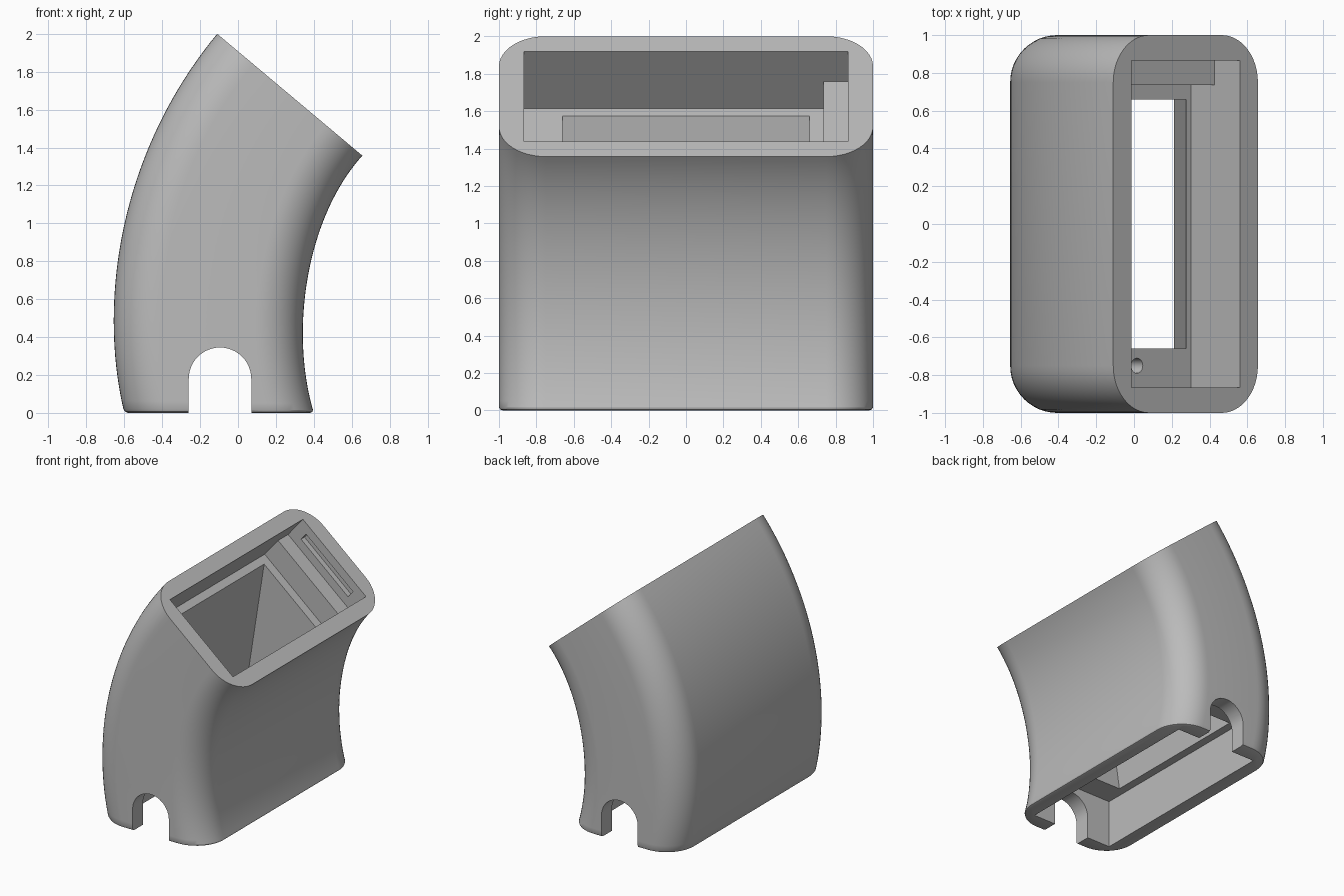
import bpy, bmesh, math
from mathutils import Vector, Matrix

cube = bpy.data.objects.get("Cube")
if cube:
    bpy.data.objects.remove(cube, do_unlink=True)

grey = bpy.data.materials.new("plain grey")
grey.use_nodes = True
grey.diffuse_color = (0.5, 0.5, 0.5, 1)
grey.node_tree.nodes["Principled BSDF"].inputs["Base Color"].default_value = (0.5, 0.5, 0.5, 1)


def make_object(name, bm):
    bmesh.ops.recalc_face_normals(bm, faces=bm.faces)
    mesh = bpy.data.meshes.new(name)
    bm.to_mesh(mesh)
    bm.free()
    mesh.materials.append(grey)
    obj = bpy.data.objects.new(name, mesh)
    bpy.context.collection.objects.link(obj)
    return obj


def loft(name, rings):
    """Skin closed rings of equal length and cap both ends."""
    bm = bmesh.new()
    loops = [[bm.verts.new(p) for p in ring] for ring in rings]
    n = len(loops[0])
    for a, b in zip(loops, loops[1:]):
        for i in range(n):
            j = (i + 1) % n
            bm.faces.new((a[i], a[j], b[j], b[i]))
    bm.faces.new(loops[0])
    bm.faces.new(loops[-1])
    return make_object(name, bm)


def bezier(p, t):
    s = 1 - t
    return (s**3 * p[0] + 3 * s * s * t * p[1] + 3 * s * t * t * p[2] + t**3 * p[3])


# Bent body: rounded rectangle swept between an outer and an inner curve
def curve(*points):
    return [Vector((x, 0, z)) for x, z in points]


outer = curve((-0.6, 0), (-0.74, 0.58), (-0.63, 1.37), (-0.11, 2))
inner = curve((0.4, 0), (0.27, 0.43), (0.36, 1.03), (0.656, 1.357))
RADIUS, STEPS = 0.25, 12


def section(t, inset=0):
    a, b = bezier(outer, t), bezier(inner, t)
    centre, across = (a + b) / 2, (b - a)
    ring = []
    for quarter, (sx, sy) in enumerate(((1, 1), (-1, 1), (-1, -1), (1, -1))):
        for k in range(STEPS + 1):
            ang = math.pi / 2 * (quarter + k / STEPS)
            r = RADIUS - inset
            u = sx * (0.5 - RADIUS) + r * math.cos(ang)
            y = sy * (1 - RADIUS) + r * math.sin(ang)
            ring.append(centre + across * u + Vector((0, y, 0)))
    return ring


rings = [section(0, 0.02), section(0.004, 0.006), section(0.012)]
rings += [section(0.012 + 0.988 * i / 40) for i in range(1, 41)]
body = loft("bent_duct", rings)

# Local frame of the tilted rim: u along its short side, d down into the body
origin, end = outer[3], inner[3]
along = (end - origin).normalized()
down = Vector((along.z, 0, -along.x))


def rim_point(u, y, d):
    return origin + along * u + down * d + Vector((0, y, 0))


def rim_rect(u0, u1, y0, y1, d):
    return [rim_point(u, y, d) for u, y in ((u0, y0), (u1, y0), (u1, y1), (u0, y1))]


def rim_box(name, u, y, d):
    return loft(name, [rim_rect(*u, *y, depth) for depth in d])


def flat_rect(x0, x1, y, z):
    return [Vector(p) for p in ((x0, -y, z), (x1, -y, z), (x1, y, z), (x0, y, z))]


# Top pocket with a raised step at one end and a recess in the end wall
WALL, SIDE, LEDGE = (0.125, 0.875), 0.865, 0.4
cutters = [
    rim_box("pocket_upper_cutter", WALL, (-SIDE, SIDE), (-0.1, 0.21)),
    rim_box("pocket_lower_cutter", WALL, (-SIDE, 0.735), (-0.1, LEDGE)),
    rim_box("end_recess_cutter", (0.22, 0.78), (0.8, 0.91), (0.07, 0.14)),
]

# Tapered passage down to the lower pocket
cutters.append(loft("passage_cutter", [
    rim_rect(0.175, 0.825, -0.66, 0.66, LEDGE - 0.02),
    flat_rect(-0.41, 0.21, 0.66, 0.38)]))

# Rectangular pocket in the underside
cutters.append(loft("base_pocket_cutter", [
    flat_rect(-0.475, 0.275, SIDE, -0.1), flat_rect(-0.475, 0.275, SIDE, 0.4)]))

# Arched notch through both end walls
arch = [(-0.26, -0.1), (0.07, -0.1)]
arch += [(-0.095 + 0.165 * math.cos(math.pi * k / 24),
          0.18 + 0.165 * math.sin(math.pi * k / 24)) for k in range(25)]
cutters.append(loft("notch_cutter", [
    [Vector((x, y, z)) for x, z in arch] for y in (-1.2, 1.2)]))

# Small screw hole in the ledge
hole = [(0.5 + 0.04 * math.cos(math.tau * k / 20),
         -0.75 + 0.04 * math.sin(math.tau * k / 20)) for k in range(20)]
cutters.append(loft("screw_hole_cutter", [
    [rim_point(u, y, d) for u, y in hole] for d in (LEDGE - 0.05, LEDGE + 0.15)]))

# Cut everything out of the body, then shade it
bpy.ops.object.select_all(action="DESELECT")
bpy.context.view_layer.objects.active = body
body.select_set(True)
for cutter in cutters:
    cutter.hide_render = True
    mod = body.modifiers.new(cutter.name, "BOOLEAN")
    mod.operation, mod.solver, mod.object = "DIFFERENCE", "EXACT", cutter
    bpy.ops.object.modifier_apply(modifier=mod.name)
for cutter in cutters:
    bpy.data.objects.remove(cutter, do_unlink=True)
bpy.ops.object.shade_smooth_by_angle(angle=math.radians(30))
